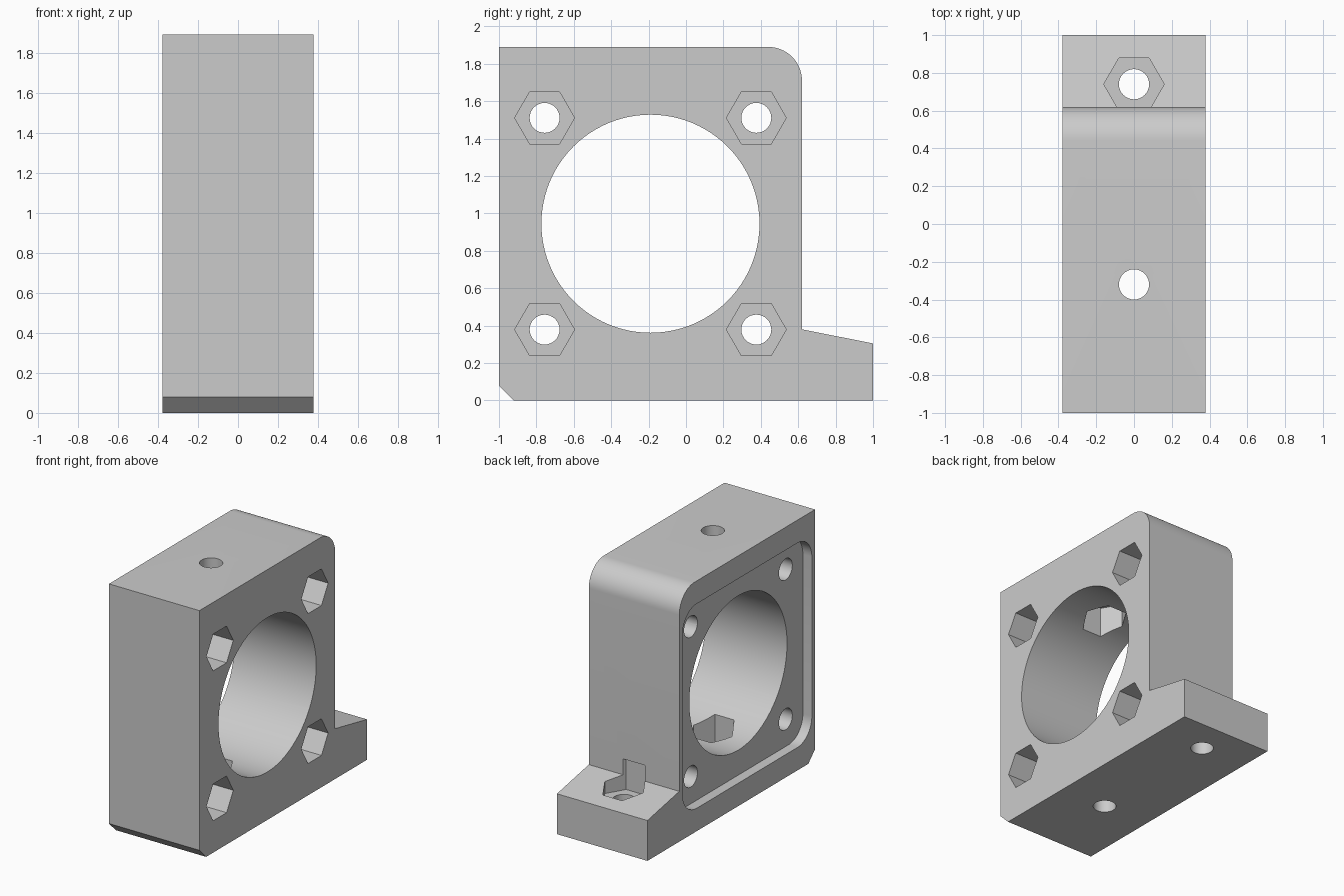
import bpy, bmesh
from math import sin, cos, pi, radians
from mathutils import Vector

old = bpy.data.objects.get("Cube")
if old:
    bpy.data.objects.remove(old, do_unlink=True)

grey = bpy.data.materials.new("plain grey")
grey.use_nodes = True
colour = (0.6, 0.6, 0.6, 1)
grey.diffuse_color = colour
grey.node_tree.nodes["Principled BSDF"].inputs["Base Color"].default_value = colour

HALF = 0.378            # half the bracket width
BORE_Y, BORE_Z = -0.19, 0.945
PITCH = 0.566           # half the spacing of the bolt pattern
HOLE, NUT = 0.08, 0.16  # bolt hole and hex nut radii


def arc(cy, cz, r, start, end, n):
    return [(cy + r * cos(start + (end - start) * i / n),
             cz + r * sin(start + (end - start) * i / n)) for i in range(n + 1)]


def circle(a, b, r, n):
    return arc(a, b, r, 0, 2 * pi, n)[:-1]


def prism(name, points, axis, lo, hi):
    """Extrude an outline: (y, z) points along x, or (x, y) points along z."""
    def place(p, d):
        return (d, *p) if axis == "x" else (*p, d)
    bm = bmesh.new()
    face = bm.faces.new([bm.verts.new(place(p, lo)) for p in points])
    out = bmesh.ops.extrude_face_region(bm, geom=[face])
    shift = Vector(place((0, 0), hi - lo))
    bmesh.ops.translate(bm, vec=shift,
                        verts=[g for g in out["geom"] if isinstance(g, bmesh.types.BMVert)])
    bmesh.ops.recalc_face_normals(bm, faces=bm.faces)
    mesh = bpy.data.meshes.new(name)
    bm.to_mesh(mesh)
    bm.free()
    mesh.materials.append(grey)
    obj = bpy.data.objects.new(name, mesh)
    bpy.context.collection.objects.link(obj)
    return obj


# Bracket body with foot, front chamfer and rounded back corner
outline = [(-0.92, 0), (1, 0), (1, 0.305), (0.62, 0.38)]
outline += arc(0.44, 1.71, 0.18, 0, pi / 2, 16)
outline += [(-1, 1.89), (-1, 0.08)]
body = prism("motor_bracket", outline, "x", -HALF, HALF)

# Main bore and the shallow rounded-square seat on the left-hand opening
cutters = [prism("bore_cutter", circle(BORE_Y, BORE_Z, 0.583, 96), "x", -1, 1)]
seat, radius = 0.772, 0.17
k = seat - radius
corners = [(1, 1), (-1, 1), (-1, -1), (1, -1)]
rounded = []
for i, (sy, sz) in enumerate(corners):
    rounded += arc(BORE_Y + sy * k, BORE_Z + sz * k, radius, i * pi / 2, (i + 1) * pi / 2, 10)
cutters.append(prism("seat_cutter", rounded, "x", -1, -HALF + 0.075))

# Four bolt holes with deep hex pockets
for sy, sz in corners:
    y, z = BORE_Y + sy * PITCH, BORE_Z + sz * PITCH
    cutters.append(prism("bolt_cutter", circle(y, z, HOLE, 32), "x", -1, 1))
    cutters.append(prism("nut_cutter", circle(y, z, NUT, 6), "x", HALF - 0.45, 1))

# Upright mounting holes, with nut pockets in the foot and inside the bore
for y, spans in ((0.74, [(0.265, 0.5)]), (-0.32, [(0.2, 0.7), (1.2, 1.69)])):
    top = 0.7 if y > 0 else 2.5
    cutters.append(prism("mount_cutter", circle(0, y, HOLE, 32), "z", -1, min(top, 0.45) if y > 0 else top))
    for lo, hi in spans:
        cutters.append(prism("mount_nut_cutter", circle(0, y, NUT, 6), "z", lo, hi))

# Apply the cuts
bpy.context.view_layer.objects.active = body
for cutter in cutters:
    cutter.hide_render = True
    mod = body.modifiers.new("cut", "BOOLEAN")
    mod.operation = "DIFFERENCE"
    mod.solver = "EXACT"
    mod.object = cutter
    bpy.ops.object.modifier_apply(modifier=mod.name)
    bpy.data.objects.remove(cutter, do_unlink=True)

bpy.ops.object.select_all(action="DESELECT")
body.select_set(True)
bpy.ops.object.shade_smooth_by_angle(angle=radians(30))
